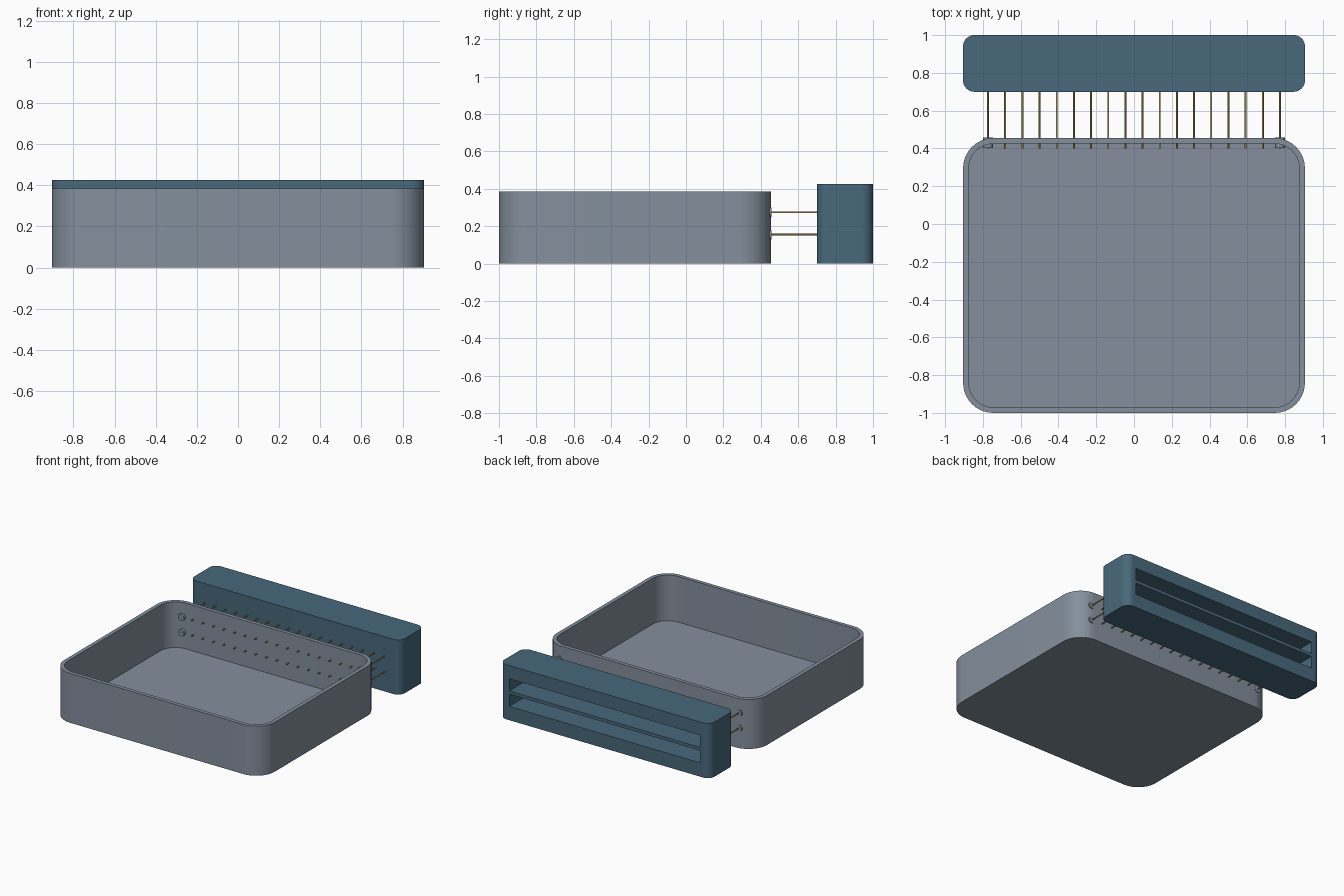
import bpy, bmesh, math
from mathutils import Matrix

cube = bpy.data.objects.get("Cube")
if cube:
    bpy.data.objects.remove(cube, do_unlink=True)


def material(name, rgb):
    m = bpy.data.materials.new(name)
    m.use_nodes = True
    m.diffuse_color = (*rgb, 1)
    m.node_tree.nodes["Principled BSDF"].inputs["Base Color"].default_value = (*rgb, 1)
    return m


GREY = material("slate grey", (0.23, 0.275, 0.335))
BLUE = material("deep teal", (0.065, 0.14, 0.20))
GOLD = material("brass", (0.43, 0.31, 0.10))


def finish(name, bm, mat):
    bmesh.ops.recalc_face_normals(bm, faces=bm.faces)
    mesh = bpy.data.meshes.new(name)
    bm.to_mesh(mesh)
    bm.free()
    mesh.materials.append(mat)
    ob = bpy.data.objects.new(name, mesh)
    bpy.context.collection.objects.link(ob)
    bpy.ops.object.select_all(action="DESELECT")
    ob.select_set(True)
    bpy.context.view_layer.objects.active = ob
    bpy.ops.object.shade_smooth_by_angle(angle=math.radians(35))
    return ob


def ring(bm, hx, y0, y1, r, z, steps=10):
    """Rounded rectangle of vertices at height z."""
    verts = []
    corners = [(hx - r, y1 - r), (r - hx, y1 - r), (r - hx, y0 + r), (hx - r, y0 + r)]
    for q, (cx, cy) in enumerate(corners):
        for i in range(steps + 1):
            a = (q + i / steps) * math.pi / 2
            verts.append(bm.verts.new((cx + r * math.cos(a), cy + r * math.sin(a), z)))
    return verts


def loft(name, rings, mat):
    """Skin a stack of rounded rectangles and cap both ends."""
    bm = bmesh.new()
    loops = [ring(bm, *spec) for spec in rings]
    for a, b in zip(loops, loops[1:]):
        for i in range(len(a)):
            j = (i + 1) % len(a)
            bm.faces.new((a[i], a[j], b[j], b[i]))
    bm.faces.new(loops[0])
    bm.faces.new(loops[-1])
    return finish(name, bm, mat)


def rods(name, xs, zs, y0, y1, r, mat, sides=12):
    """Cylinders along y, one for every x and z."""
    bm = bmesh.new()
    for x in xs:
        for z in zs:
            place = Matrix.Translation((x, (y0 + y1) / 2, z)) @ Matrix.Rotation(math.pi / 2, 4, "X")
            bmesh.ops.create_cone(bm, cap_ends=True, segments=sides, radius1=r,
                                  radius2=r, depth=y1 - y0, matrix=place)
    return finish(name, bm, mat)


# Open tray with rounded corners
outer = (0.905, -1.0, 0.455, 0.16)
inner = (0.875, -0.97, 0.425, 0.13)
loft("tray", [(*outer, 0), (*outer, 0.385), (*inner, 0.385), (*inner, 0.03)], GREY)

# Connector block with two deep slots in its back
block = (0.905, 0.70, 1.0, 0.06)
housing = loft("connector_block", [(*block, 0), (*block, 0.425)], BLUE)
rows = (0.155, 0.275)
for z in rows:
    bpy.ops.mesh.primitive_cube_add(size=1, location=(0, 0.90, z))
    cutter = bpy.context.object
    cutter.name = "slot_cutter"
    cutter.scale = (1.64, 0.30, 0.095)
    cutter.hide_render = True
    bpy.context.view_layer.update()
    bpy.context.view_layer.objects.active = housing
    mod = housing.modifiers.new("slot", "BOOLEAN")
    mod.operation = "DIFFERENCE"
    mod.solver = "EXACT"
    mod.object = cutter
    bpy.ops.object.modifier_apply(modifier=mod.name)
    bpy.data.objects.remove(cutter, do_unlink=True)

# Two rows of contact pins through the tray wall
columns = [-0.773 + i * 1.546 / 17 for i in range(18)]
rods("contact_pins", columns, rows, 0.40, 0.72, 0.005, GOLD)

# Bosses around the end pins inside the tray
rods("end_bosses", (columns[0], columns[-1]), rows, 0.402, 0.458, 0.026, GREY, 20)
